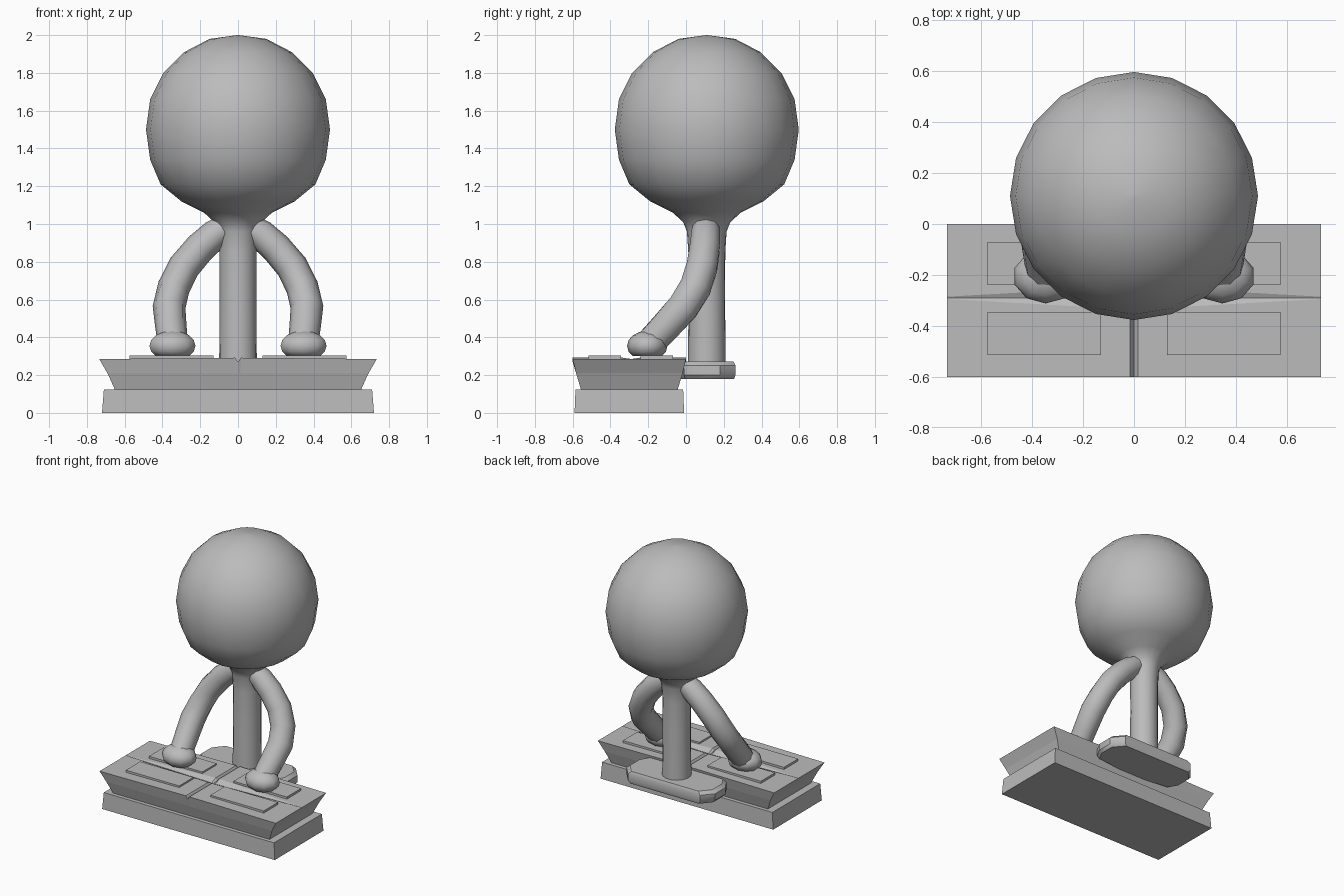
import bpy, bmesh, math
from mathutils import Vector

if "Cube" in bpy.data.objects:
    bpy.data.objects.remove(bpy.data.objects["Cube"])

grey = bpy.data.materials.new("plain grey")
grey.diffuse_color = (0.5, 0.5, 0.5, 1)
grey.use_nodes = True
grey.node_tree.nodes["Principled BSDF"].inputs["Base Color"].default_value = grey.diffuse_color


def finish(bm, name, smooth=None):
    """Turn a bmesh into an object; smooth is the sharp-edge angle in degrees."""
    bmesh.ops.recalc_face_normals(bm, faces=bm.faces)
    mesh = bpy.data.meshes.new(name)
    bm.to_mesh(mesh)
    bm.free()
    mesh.materials.append(grey)
    ob = bpy.data.objects.new(name, mesh)
    bpy.context.collection.objects.link(ob)
    if smooth:
        bpy.ops.object.select_all(action='DESELECT')
        ob.select_set(True)
        bpy.context.view_layer.objects.active = ob
        bpy.ops.object.shade_smooth_by_angle(angle=math.radians(smooth))
    return ob


def loft(bm, rings, caps=True):
    """Skin a list of point rings with quads."""
    vr = [[bm.verts.new(p) for p in r] for r in rings]
    n = len(vr[0])
    for a, b in zip(vr, vr[1:]):
        for i in range(n):
            bm.faces.new((a[i], a[(i + 1) % n], b[(i + 1) % n], b[i]))
    if caps:
        bm.faces.new(vr[0][::-1])
        bm.faces.new(vr[-1])
    return vr


def rect(x0, x1, y0, y1, z):
    return [(x0, y0, z), (x1, y0, z), (x1, y1, z), (x0, y1, z)]


def block(name, bottom, top):
    bm = bmesh.new()
    loft(bm, [rect(*bottom), rect(*top)])
    return finish(bm, name)


# Lower slab
block("base_slab", (-0.72, 0.72, -0.59, -0.01, 0), (-0.71, 0.71, -0.585, -0.015, 0.125))

# Flared board with a cross-shaped groove in the top
bm = bmesh.new()
xs = [-0.735, -0.015, 0, 0.015, 0.735]
ys = [-0.6, -0.335, -0.29, -0.245, 0]
grid = []
for i, x in enumerate(xs):
    col = []
    for j, y in enumerate(ys):
        z = 0.285 if i in (0, 4) else 0.292
        if i == 2 or (j == 2 and i not in (0, 4)):
            z = 0.27
        if i in (0, 4) and j in (1, 3):
            y = -0.29 + (y + 0.29) * 0.1      # groove narrows to a point at the ends
        col.append(bm.verts.new((x, y, z)))
    grid.append(col)
for i in range(4):
    for j in range(4):
        bm.faces.new((grid[i][j], grid[i + 1][j], grid[i + 1][j + 1], grid[i][j + 1]))
rim = ([grid[i][0] for i in range(4)] + [grid[4][j] for j in range(4)]
       + [grid[i][4] for i in range(4, 0, -1)] + [grid[0][j] for j in range(4, 0, -1)])
prev = rim
for sx, sy, z in ((0.94, 0.94, 0.21), (0.885, 0.85, 0.12)):
    ring = [bm.verts.new((v.co.x * sx, (v.co.y + 0.3) * sy - 0.3, z)) for v in rim]
    for k in range(16):
        bm.faces.new((prev[k], ring[k], ring[(k + 1) % 16], prev[(k + 1) % 16]))
    prev = ring
bm.faces.new(prev)
finish(bm, "flared_board")

# Four raised pads
for side, s in (("left", -1), ("right", 1)):
    x0, x1 = sorted((s * 0.13, s * 0.575))
    for row, y0, y1 in (("front", -0.515, -0.345), ("back", -0.24, -0.07)):
        block(f"{row}_{side}_pad", (x0, x1, y0, y1, 0.27), (x0, x1, y0, y1, 0.303))

# Head, neck and torso as one turned profile
profile = [(0.1, 0.24), (0.098, 0.45), (0.097, 0.65), (0.098, 0.85), (0.105, 0.96),
           (0.125, 1.01), (0.18, 1.06), (0.3, 1.12), (0.41, 1.21), (0.465, 1.34),
           (0.487, 1.5), (0.465, 1.66), (0.395, 1.8), (0.285, 1.91), (0.15, 1.98), (0.004, 2.0)]
bm = bmesh.new()
loft(bm, [[(r * math.sin(k * math.pi / 10), 0.11 + r * math.cos(k * math.pi / 10), z)
           for k in range(20)] for r, z in profile])
finish(bm, "head_and_torso", 60)

# Feet: one wide bar with chamfered ends
outline = [(-0.37, 0.06), (-0.33, -0.01), (-0.12, -0.035), (0.12, -0.035), (0.33, -0.01),
           (0.37, 0.06), (0.37, 0.18), (0.3, 0.262), (-0.3, 0.262), (-0.37, 0.18)]
bm = bmesh.new()
loft(bm, [[(x * s, 0.11 + (y - 0.11) * s, z) for x, y in outline]
          for s, z in ((0.95, 0.18), (1, 0.2), (1, 0.25), (0.93, 0.272))])
finish(bm, "feet", 40)

# Arms swept along a bent path, with flattened hands
path = [(0.05, 0.105, 0.99, 0.07), (0.12, 0.105, 0.945, 0.08), (0.2, 0.1, 0.875, 0.083),
        (0.285, 0.085, 0.775, 0.085), (0.34, 0.05, 0.665, 0.086), (0.365, -0.015, 0.56, 0.087),
        (0.355, -0.11, 0.455, 0.083), (0.345, -0.19, 0.37, 0.08)]
for side, s in (("left", -1), ("right", 1)):
    pts = [Vector((s * p[0], p[1], p[2])) for p in path]
    rings = []
    for i, p in enumerate(pts):
        t = (pts[min(i + 1, len(pts) - 1)] - pts[max(i - 1, 0)]).normalized()
        u = t.cross(Vector((0, 1, 0))).normalized()
        w = t.cross(u)
        rings.append([p + path[i][3] * (math.cos(a) * u + math.sin(a) * w)
                      for a in (k * math.pi / 5 for k in range(10))])
    bm = bmesh.new()
    loft(bm, rings)
    finish(bm, f"{side}_arm", 60)

    bm = bmesh.new()
    bmesh.ops.create_uvsphere(bm, u_segments=10, v_segments=8, radius=1)
    for v in bm.verts:
        x, y, z = v.co
        v.co = (s * 0.347 + x * 0.128, -0.205 + y * 0.107, max(0.355 + z * 0.08, 0.3))
    finish(bm, f"{side}_hand", 60)
